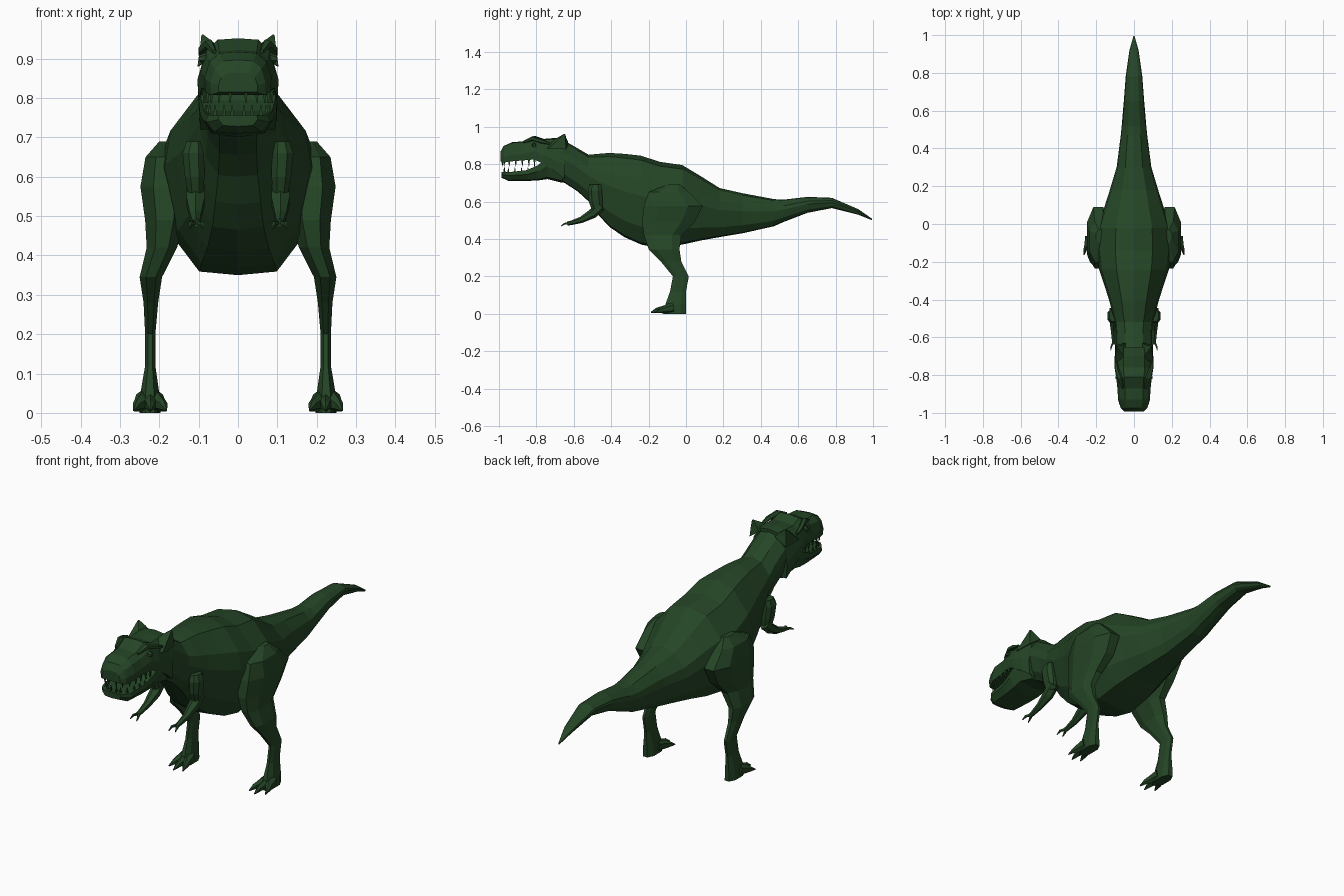
import bpy, bmesh
from mathutils import Vector
import math

green = bpy.data.materials.new("dark_green")
green.diffuse_color = (0.018, 0.06, 0.019, 1)


def loft(name, rings, mirror=False):
    """Skin a list of equal-length point rings and close both ends."""
    bm = bmesh.new()
    add_loft(bm, rings)
    return finish(name, bm, mirror)


def add_loft(bm, rings):
    loops = [[bm.verts.new(p) for p in r] for r in rings]
    n = len(loops[0])
    for a, b in zip(loops, loops[1:]):
        for i in range(n):
            j = (i + 1) % n
            bm.faces.new((a[i], a[j], b[j], b[i]))
    bm.faces.new(loops[0])
    bm.faces.new(loops[-1][::-1])


def add_tube(bm, path, sides=6, flat=1.0):
    """Tube through (x, y, z, radius) stations; flat scales the width across."""
    pts = [Vector(p[:3]) for p in path]
    rings = []
    for k, p in enumerate(pts):
        t = (pts[min(k + 1, len(pts) - 1)] - pts[max(k - 1, 0)]).normalized()
        side = t.cross(Vector((0, 0, 1)))
        if side.length < 0.25:
            side = Vector((1, 0, 0))
        side.normalize()
        up = side.cross(t).normalized()
        r = path[k][3]
        rings.append([p + side * (r * flat * math.cos(a)) + up * (r * math.sin(a))
                      for a in [2 * math.pi * (i + .5) / sides for i in range(sides)]])
    add_loft(bm, rings)


def finish(name, bm, mirror=False):
    bmesh.ops.recalc_face_normals(bm, faces=bm.faces)
    me = bpy.data.meshes.new(name)
    bm.to_mesh(me)
    bm.free()
    ob = bpy.data.objects.new(name, me)
    bpy.context.collection.objects.link(ob)
    me.materials.append(green)
    if mirror:
        ob.modifiers.new("mirror", 'MIRROR').use_axis[0] = True
    return ob


def section(half, y, z0, z1, w):
    """Symmetric cross-section at y from a normalised half profile."""
    right = [(x * w, y, z0 + t * (z1 - z0)) for x, t in half]
    left = [(-x, yy, z) for x, yy, z in right[::-1] if x > 1e-6]
    return right + left


# Body, neck and tail
BODY = [(0, 1), (.5, .95), (.93, .73), (1, .55), (.82, .2), (.5, .02), (0, 0)]
body = [(-.72, .73, .91, .085), (-.65, .70, .925, .095), (-.58, .655, .885, .095),
        (-.52, .60, .85, .10), (-.47, .53, .855, .115), (-.41, .465, .86, .13),
        (-.33, .41, .855, .155), (-.24, .37, .845, .185), (-.14, .35, .812, .197),
        (-.02, .37, .795, .192), (.08, .392, .735, .16), (.18, .41, .672, .128),
        (.30, .43, .645, .092), (.47, .468, .613, .07), (.52, .49, .61, .065),
        (.65, .54, .625, .054), (.78, .565, .62, .044), (.92, .53, .56, .024),
        (.995, .50, .508, .003)]
loft("body_and_tail", [section(BODY, *s) for s in body])

# Upper head
SKULL = [(0, 1), (.55, .97), (.85, .75), (1, .35), (.97, 0), (0, 0)]
skull = [(-.993, .815, .865, .05), (-.975, .808, .897, .07), (-.93, .815, .917, .085),
         (-.87, .82, .922, .087), (-.81, .825, .952, .095), (-.76, .80, .935, .103),
         (-.70, .76, .94, .102), (-.65, .72, .938, .098)]
loft("upper_head", [section(SKULL, *s) for s in skull])

# Lower jaw
JAW = [(0, 1), (.97, 1), (1, .6), (.75, .08), (0, 0)]
jaw = [(-.987, .728, .757, .05), (-.95, .71, .757, .08), (-.85, .71, .768, .09),
       (-.79, .713, .795, .097), (-.74, .72, .84, .1), (-.66, .70, .84, .093)]
loft("lower_jaw", [section(JAW, *s) for s in jaw])

# Teeth: upper and lower rows
bm = bmesh.new()
for x, y in [(.02, -.982), (.048, -.972), (.068, -.945), (.077, -.91),
             (.08, -.875), (.083, -.84), (.086, -.81)]:
    add_tube(bm, [(x, y, .825, .008), (x, y, .788, .002)], 4)
for x, y in [(.015, -.972), (.035, -.97), (.058, -.95), (.072, -.915),
             (.078, -.88), (.081, -.845)]:
    add_tube(bm, [(x, y, .75, .007), (x, y, .782, .002)], 4)
finish("teeth", bm, True)

# Swept horns at the back of the skull
loft("horn", [[(.045, -.73, .92), (.103, -.74, .88), (.1, -.64, .88), (.045, -.63, .92)],
              [(.06, -.69, .94), (.097, -.69, .925), (.097, -.645, .925), (.06, -.64, .94)],
              [(.09, -.652, .962), (.093, -.652, .96), (.092, -.647, .96), (.089, -.647, .962)]],
     True)

# Brow ridges and eyes
bm = bmesh.new()
add_tube(bm, [(.06, -.87, .918, .006), (.073, -.82, .937, .013),
              (.09, -.77, .922, .012), (.095, -.73, .91, .006)], 5)
finish("brow", bm, True)
bm = bmesh.new()
add_tube(bm, [(.08, -.812, .902, .014), (.098, -.812, .9, .009)], 6)
finish("eye", bm, True)

# Legs: chamfered sections stacked by height (z, y front, y back, x inner, x outer)
leg = [(.69, -.10, -.03, .15, .20), (.65, -.20, .015, .14, .235), (.575, -.225, .09, .13, .248),
       (.49, -.235, .045, .135, .236), (.42, -.225, -.025, .155, .232),
       (.345, -.20, -.035, .193, .25), (.28, -.135, -.025, .203, .24),
       (.20, -.07, .015, .21, .236), (.12, -.085, 0, .21, .236),
       (.05, -.11, 0, .20, .248), (0, -.12, 0, .197, .25)]


def chamfered(z, y0, y1, x0, x1):
    cx, cy = (x1 - x0) * .28, (y1 - y0) * .25
    return [(x0 + cx, y0, z), (x1 - cx, y0, z), (x1, y0 + cy, z), (x1, y1 - cy, z),
            (x1 - cx, y1, z), (x0 + cx, y1, z), (x0, y1 - cy, z), (x0, y0 + cy, z)]


loft("leg", [chamfered(*s) for s in leg], True)

# Toes with claws
bm = bmesh.new()
for x0, x1, y1 in [(.212, .19, -.16), (.224, .222, -.175), (.238, .256, -.15)]:
    add_tube(bm, [(x0, -.07, .032, .03), (x0 * .5 + x1 * .5, -.11, .024, .022),
                  (x1, y1 + .02, .018, .015), (x1 + (x1 - .222) * .25, y1 - .013, .007, .003)],
             6, .8)
finish("toes", bm, True)

# Arms: upper arm, then forearm reaching forward
loft("upper_arm", [chamfered(.69, -.515, -.455, .09, .13),
                   chamfered(.66, -.525, -.45, .085, .141),
                   chamfered(.60, -.52, -.445, .085, .135),
                   chamfered(.545, -.50, -.45, .09, .125)], True)
bm = bmesh.new()
add_tube(bm, [(.108, -.455, .575, .026), (.108, -.50, .535, .026), (.108, -.56, .502, .017),
              (.107, -.61, .487, .012), (.106, -.635, .482, .011)], 6)
for dx, dz in [(-.018, -.012), (.017, -.01)]:
    add_tube(bm, [(.106, -.62, .484, .008), (.106 + dx * .8, -.648, .482, .006),
                  (.106 + dx, -.668, .48 + dz, .002)], 4)
finish("forearm_and_claws", bm, True)
